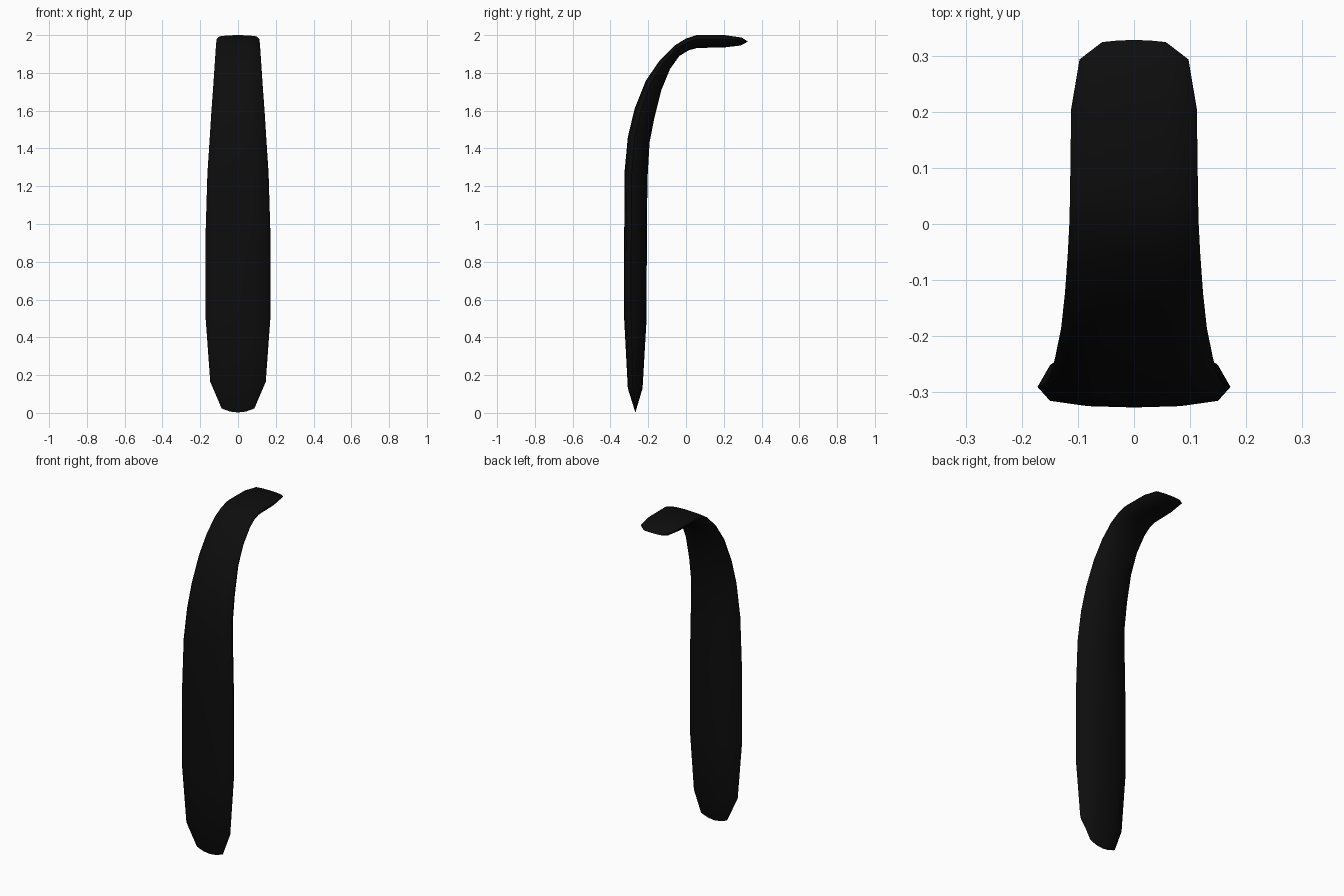
import bpy, bmesh, math

if "Cube" in bpy.data.objects:
    bpy.data.objects.remove(bpy.data.objects["Cube"])

# Flat black material
black = bpy.data.materials.new("matte black")
black.diffuse_color = (0.004, 0.004, 0.004, 1)
black.use_nodes = True
black.node_tree.nodes["Principled BSDF"].inputs["Base Color"].default_value = black.diffuse_color

# Half cross-section: (across, through) from outer face to inner face
half = [(0, 0), (.48, .02), (.87, .1), (1, .31), (.87, .64), (.48, .93), (0, 1)]
section = half + [(-u, t) for u, t in half[-2:0:-1]]

# Stations along the strip: outer y, z, inner y, z, half width, edge setback y, z
stations = [
    (-.268, .002, -.268, .002, .087, 0, .022),
    (-.308, .13, -.23, .13, .147, 0, .035),
    (-.327, .49, -.209, .49, .172, 0, .02),
    (-.327, .97, -.207, .97, .171, 0, 0),
    (-.325, 1.28, -.204, 1.24, .162, 0, 0),
    (-.308, 1.46, -.193, 1.43, .150, 0, 0),
    (-.272, 1.61, -.168, 1.56, .141, 0, 0),
    (-.212, 1.76, -.13, 1.71, .130, 0, 0),
    (-.14, 1.865, -.085, 1.82, .123, 0, 0),
    (-.06, 1.945, -.035, 1.89, .118, 0, 0),
    (0, 1.982, .015, 1.92, .115, 0, 0),
    (.055, 2, .06, 1.932, .114, 0, 0),
    (.205, 2, .205, 1.935, .112, 0, 0),
    (.295, 1.987, .29, 1.945, .097, 0, 0),
    (.328, 1.966, .328, 1.966, .057, -.004, 0),
]

# Curved strip: loft the section through every station
bm = bmesh.new()
rings = []
for oy, oz, iy, iz, w, by, bz in stations:
    rings.append([bm.verts.new((u * w,
                                oy + (iy - oy) * t + by * u * u,
                                oz + (iz - oz) * t + bz * u * u))
                  for u, t in section])
n = len(section)
for a, b in zip(rings, rings[1:]):
    for i in range(n):
        j = (i + 1) % n
        bm.faces.new((a[i], a[j], b[j], b[i]))

# Close the pinched ends
bmesh.ops.remove_doubles(bm, verts=bm.verts[:], dist=.0005)
bmesh.ops.recalc_face_normals(bm, faces=bm.faces[:])
mesh = bpy.data.meshes.new("curved_strip")
bm.to_mesh(mesh)
bm.free()
mesh.materials.append(black)
strip = bpy.data.objects.new("curved_strip", mesh)
bpy.context.collection.objects.link(strip)

# Smooth shading with sharp pinched ends
bpy.context.view_layer.objects.active = strip
strip.select_set(True)
bpy.ops.object.shade_smooth_by_angle(angle=math.radians(60))
